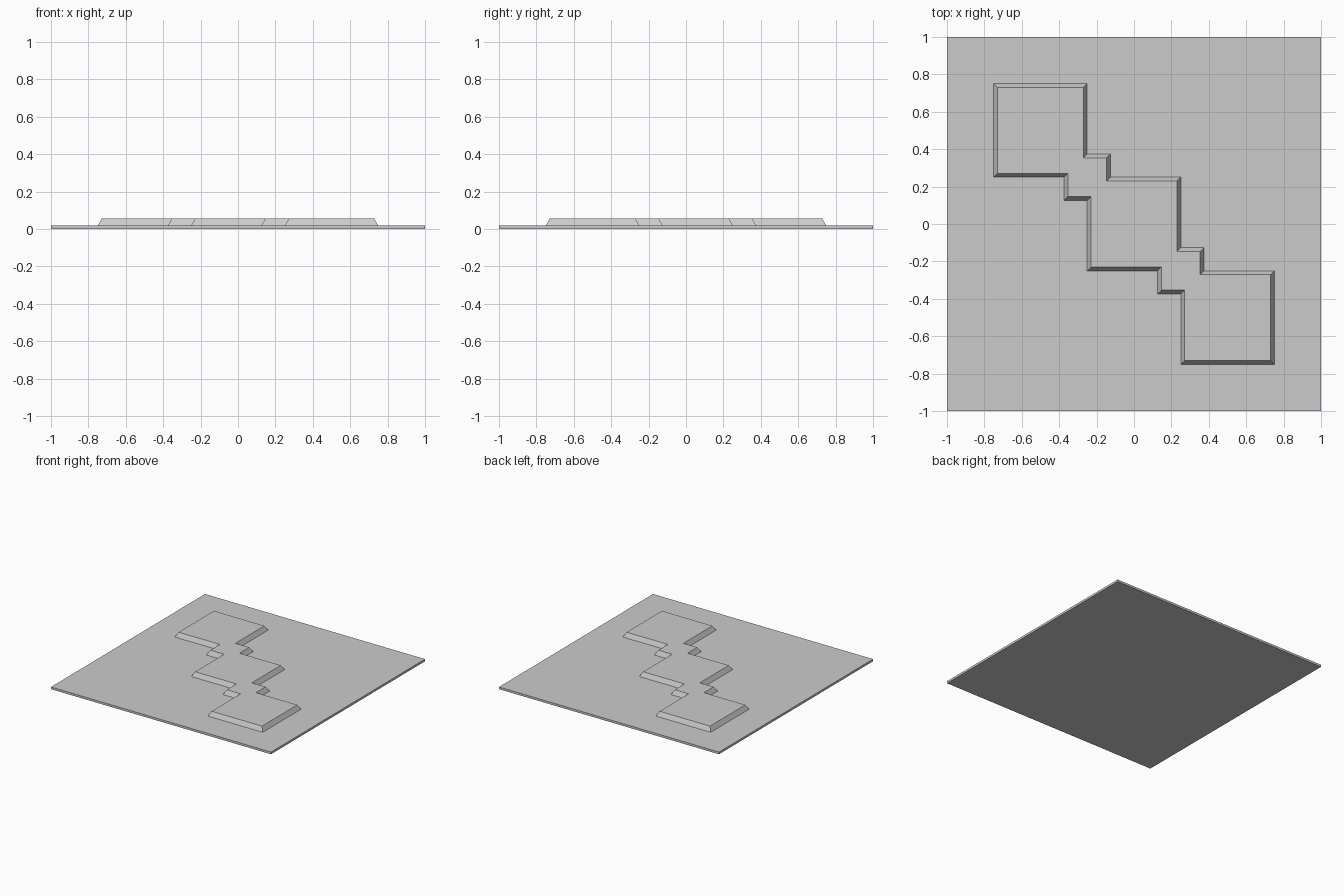
import bpy, bmesh

cube = bpy.data.objects.get("Cube")
if cube:
    bpy.data.objects.remove(cube, do_unlink=True)

STEP = 0.125      # layout module
TOP = 0.018       # plate thickness
DEPTH = 0.01      # recess depth
HEIGHT = 0.037    # platform rise above the plate
SLOPE = 0.021     # inward lean of the platform sides

grey = bpy.data.materials.new("plain_grey")
grey.use_nodes = True
colour = (0.6, 0.6, 0.6, 1)
grey.diffuse_color = colour
grey.node_tree.nodes["Principled BSDF"].inputs["Base Color"].default_value = colour


def finish(bm, name):
    """Store the bmesh as a flat-shaded grey object."""
    bmesh.ops.recalc_face_normals(bm, faces=bm.faces)
    mesh = bpy.data.meshes.new(name)
    bm.to_mesh(mesh)
    bm.free()
    mesh.materials.append(grey)
    obj = bpy.data.objects.new(name, mesh)
    bpy.context.collection.objects.link(obj)
    return obj


def lower(bm, geom, dz):
    verts = [g for g in geom if isinstance(g, bmesh.types.BMVert)]
    bmesh.ops.translate(bm, verts=verts, vec=(0, 0, dz))


# Recessed rectangles in modules (x0, x1, y0, y1); each repeats turned half round
recesses = [
    (-7, -3, 3, 7),                                   # corner square
    (-4, 0, 0, 4), (-1, 0, 4, 5), (-5, -4, 0, 1),     # middle square with tabs
    (-5, -3, -5, -3), (-4, -2, -4, -2),               # overlapping pair
]
recesses += [(-x1, -x0, -y1, -y0) for x0, x1, y0, y1 in recesses]


def is_recessed(face):
    c = face.calc_center_median() / STEP
    return any(x0 < c.x < x1 and y0 < c.y < y1 for x0, x1, y0, y1 in recesses)


# Base plate: modular top with sunken areas, rim and underside
bm = bmesh.new()
bmesh.ops.create_grid(bm, x_segments=16, y_segments=16, size=1)
bmesh.ops.translate(bm, verts=bm.verts, vec=(0, 0, TOP))
rim = [e for e in bm.edges if e.is_boundary]
sunken = [f for f in bm.faces if is_recessed(f)]
lower(bm, bmesh.ops.extrude_face_region(bm, geom=sunken)["geom"], -DEPTH)
skirt = bmesh.ops.extrude_edge_only(bm, edges=rim)["geom"]
lower(bm, skirt, -TOP)
bottom = [e for e in bm.edges if e.is_boundary]
bmesh.ops.contextual_create(bm, geom=bottom)
finish(bm, "base_plate")

# Stepped platform: half outline in modules, completed by a half turn
half = [(-6, 6), (-2, 6), (-2, 3), (-1, 3), (-1, 2),
        (2, 2), (2, -1), (3, -1), (3, -2), (6, -2)]
outline = half + [(-x, -y) for x, y in half]
bm = bmesh.new()
verts = [bm.verts.new((x * STEP, y * STEP, TOP)) for x, y in reversed(outline)]
top = bm.faces.new(verts)
foot = list(top.edges)
bm.normal_update()
bmesh.ops.inset_region(bm, faces=[top], thickness=SLOPE, use_even_offset=True,
                       use_boundary=True)
for v in top.verts:
    v.co.z = TOP + HEIGHT
# Straight foot reaching down to the recess floor
lower(bm, bmesh.ops.extrude_edge_only(bm, edges=foot)["geom"], -DEPTH)
finish(bm, "stepped_platform")
